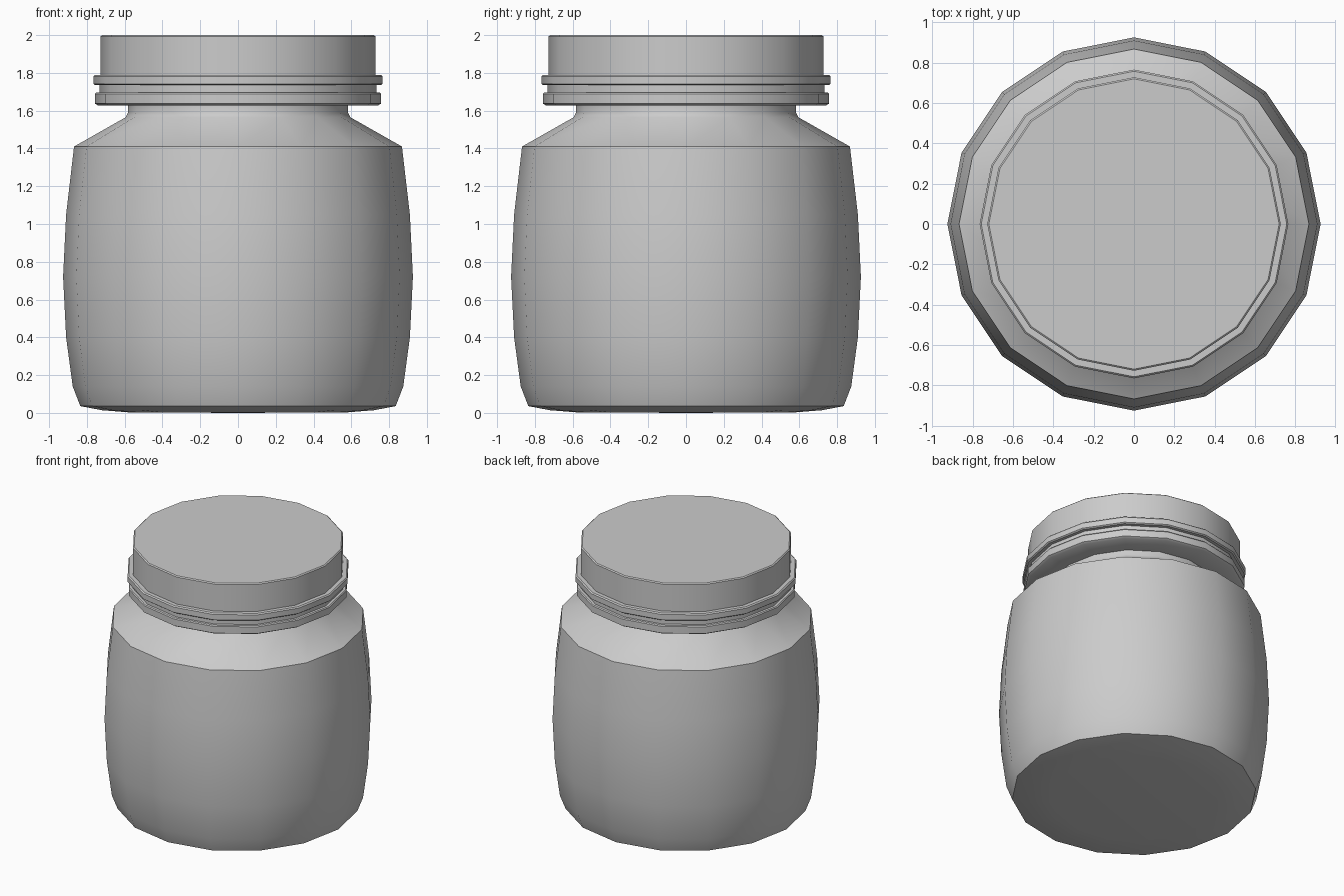
import bpy, bmesh, math

if "Cube" in bpy.data.objects:
    bpy.data.objects.remove(bpy.data.objects["Cube"])

SIDES = 16


def lathe(name, profile, angle=35):
    """Spin an (r, z) profile around z; r = 0 makes a pole vertex."""
    bm = bmesh.new()
    rings = []
    for r, z in profile:
        if r == 0:
            rings.append([bm.verts.new((0, 0, z))] * SIDES)
        else:
            rings.append([bm.verts.new((r * math.cos(2 * math.pi * i / SIDES),
                                        r * math.sin(2 * math.pi * i / SIDES), z))
                          for i in range(SIDES)])
    for a, b in zip(rings, rings[1:]):
        for i in range(SIDES):
            j = (i + 1) % SIDES
            quad = list(dict.fromkeys((a[i], a[j], b[j], b[i])))
            bm.faces.new(quad)
    bmesh.ops.recalc_face_normals(bm, faces=bm.faces)
    mesh = bpy.data.meshes.new(name)
    bm.to_mesh(mesh)
    bm.free()
    obj = bpy.data.objects.new(name, mesh)
    bpy.context.collection.objects.link(obj)
    bpy.ops.object.select_all(action='DESELECT')
    obj.select_set(True)
    bpy.context.view_layer.objects.active = obj
    bpy.ops.object.shade_smooth_by_angle(angle=math.radians(angle))
    return obj


# Bulging jar with sloped shoulder and short neck reaching into the lid
lathe("jar_body", [
    (0, 0), (0.58, 0.003), (0.72, 0.014), (0.835, 0.036), (0.875, 0.14),
    (0.91, 0.40), (0.926, 0.72), (0.91, 1.05), (0.868, 1.41),
    (0.595, 1.565), (0.583, 1.59), (0.583, 1.64)], 50)

# Screw lid with a raised band at its lower edge
lathe("lid", [
    (0.583, 1.695), (0.733, 1.695), (0.733, 1.735), (0.757, 1.735),
    (0.766, 1.742), (0.766, 1.782), (0.758, 1.790), (0.728, 1.790),
    (0.728, 1.993), (0.72, 2.0), (0, 2.0)])

# Separate seal ring below the lid
lathe("seal_ring", [
    (0.583, 1.628), (0.742, 1.628), (0.758, 1.638), (0.758, 1.688),
    (0.752, 1.695), (0.583, 1.695)])
